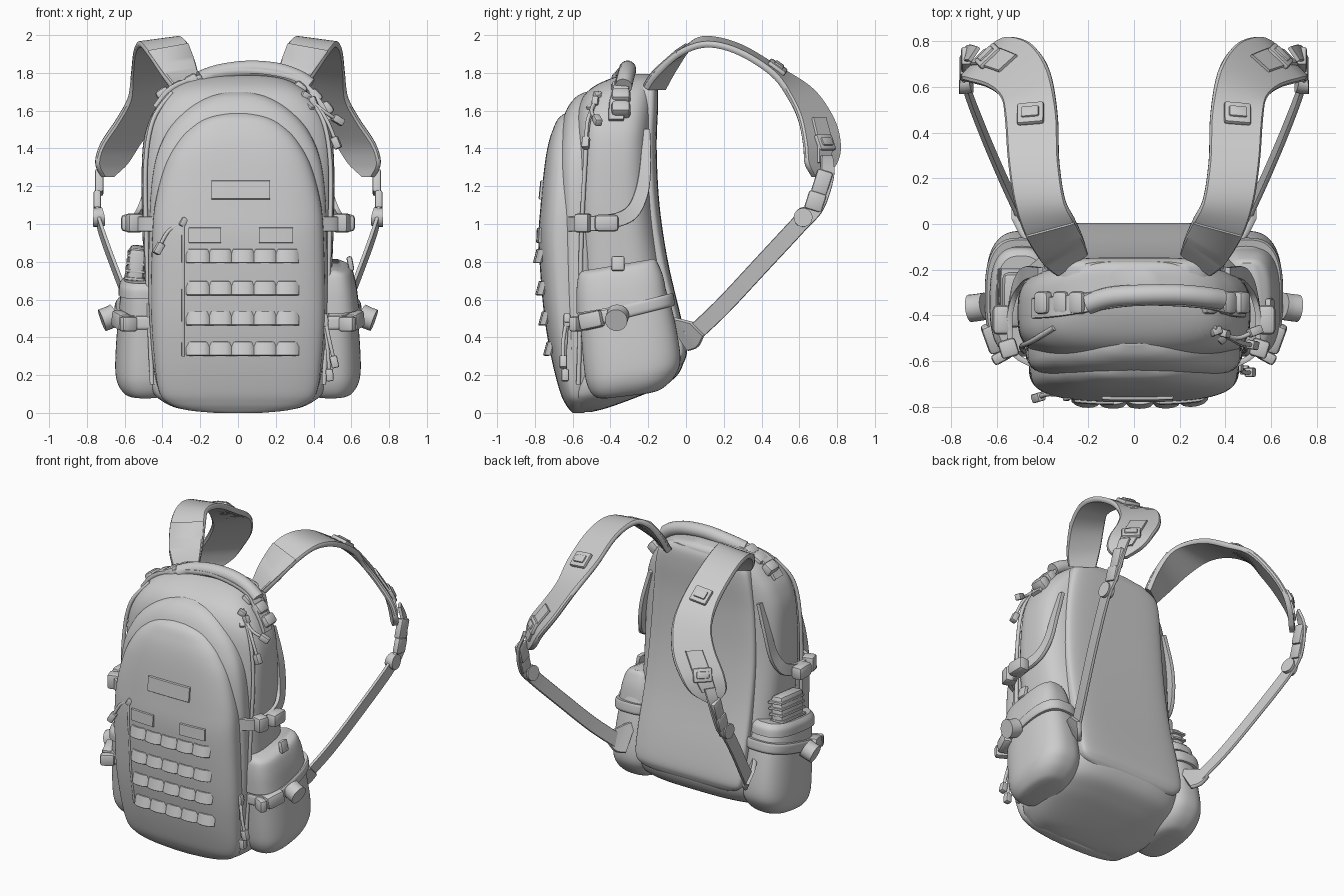
import bpy, bmesh, math
from mathutils import Vector, Matrix, Euler


def finish(name, bm, angle=40):
    bmesh.ops.recalc_face_normals(bm, faces=bm.faces)
    me = bpy.data.meshes.new(name)
    bm.to_mesh(me)
    bm.free()
    for p in me.polygons:
        p.use_smooth = True
    me.set_sharp_from_angle(angle=math.radians(angle))
    ob = bpy.data.objects.new(name, me)
    bpy.context.collection.objects.link(ob)
    return ob


def smooth(pts, k=6):
    """Catmull-Rom resampling of equal-length tuples."""
    out, n = [], len(pts)
    for i in range(n - 1):
        q = [pts[max(i - 1, 0)], pts[i], pts[i + 1], pts[min(i + 2, n - 1)]]
        for j in range(k):
            t = j / k
            out.append([0.5 * (2 * b + (c - a) * t + (2 * a - 5 * b + 4 * c - d) * t * t
                               + (3 * b - a - 3 * c + d) * t ** 3) for a, b, c, d in zip(*q)])
    return out + [list(pts[-1])]


def skin(name, rings, angle=40):
    bm = bmesh.new()
    vs = [[bm.verts.new(p) for p in r] for r in rings]
    n = len(vs[0])
    for a, b in zip(vs, vs[1:]):
        for i in range(n):
            bm.faces.new((a[i], a[(i + 1) % n], b[(i + 1) % n], b[i]))
    bm.faces.new(vs[0])
    bm.faces.new(vs[-1])
    return finish(name, bm, angle)


def loft(name, secs, e=4, cx=0, tilt=0, k=6, n=72):
    """Stack of superellipses; a section is (z, half width, front y, back y)."""
    rings = []
    for z, w, yf, yb in smooth(secs, k):
        ring = []
        for i in range(n):
            a = 2 * math.pi * i / n
            c, s = math.cos(a), math.sin(a)
            x = cx + w * math.copysign(abs(c) ** (2 / e), c)
            y = (yf + yb) / 2 + (yb - yf) / 2 * math.copysign(abs(s) ** (2 / e), s)
            ring.append((x, y, z + tilt * (y + 0.35)))
        rings.append(ring)
    return skin(name, rings)


def ribbon(name, pts, th=0.012, scale=1, off=0, k=6):
    """Band along points (x, y, z, half-width vector)."""
    s = smooth(pts, k)
    prof = [(-1, -.4), (-.93, -1), (.93, -1), (1, -.4), (1, .4), (.93, 1), (-.93, 1), (-1, .4)]
    rings = []
    for i, p in enumerate(s):
        t = Vector(s[min(i + 1, len(s) - 1)][:3]) - Vector(s[max(i - 1, 0)][:3])
        c, w = Vector(p[:3]), Vector(p[3:]) * scale
        nrm = w.cross(t).normalized()
        rings.append([c + w * a + nrm * (off + th * b) for a, b in prof])
    return skin(name, rings)


def tube(name, pts, r=0.01, n=12):
    s = [Vector(p) for p in smooth(pts)]
    rings = []
    for i, p in enumerate(s):
        t = (s[min(i + 1, len(s) - 1)] - s[max(i - 1, 0)]).normalized()
        u = t.cross(Vector((0.2, 1, 0.1))).normalized()
        v = t.cross(u)
        rings.append([p + (u * math.cos(6.28318 * j / n) + v * math.sin(6.28318 * j / n)) * r for j in range(n)])
    return skin(name, rings, 50)


def box(name, loc, size, rot=(0, 0, 0), bev=0.012):
    m = rot if isinstance(rot, Matrix) else Euler(rot).to_matrix().to_4x4()
    bm = bmesh.new()
    bmesh.ops.create_cube(bm, matrix=Matrix.Translation(loc) @ m @ Matrix.Diagonal((*size, 1)))
    bmesh.ops.bevel(bm, geom=bm.edges[:], offset=bev, segments=2, profile=0.5, affect='EDGES')
    return finish(name, bm)


def frame(w, t):
    w, t = Vector(w).normalized(), Vector(t)
    n = w.cross(t).normalized()
    return Matrix((w, n.cross(w), n)).transposed().to_4x4()


def flip(s, pts):
    return [tuple(v * s if i in (0, 3) else v for i, v in enumerate(p)) for p in pts]


# Pack body, gusset layer and front pouch
loft("main_body", [(.005, .15, -.595, -.5), (.025, .32, -.62, -.42), (.075, .42, -.645, -.28), (.13, .465, -.645, -.15),
                   (.2, .485, -.63, -.045), (.32, .49, -.61, -.005), (.5, .49, -.61, -.04), (.8, .5, -.61, -.11),
                   (1.1, .51, -.62, -.155), (1.4, .505, -.6, -.17), (1.55, .47, -.59, -.165),
                   (1.65, .41, -.56, -.16), (1.72, .34, -.5, -.16), (1.77, .24, -.4, -.165),
                   (1.795, .1, -.3, -.19)], 3.3)
loft("gusset_layer", [(.05, .3, -.63, -.45), (.12, .42, -.655, -.45), (.5, .47, -.68, -.45), (1.0, .47, -.69, -.45),
                      (1.3, .445, -.69, -.45), (1.48, .38, -.67, -.42), (1.6, .28, -.635, -.4),
                      (1.67, .17, -.585, -.4), (1.7, .06, -.53, -.42)], 3)
pouch = [(0, .12, -.60, -.54), (.015, .27, -.615, -.52), (.05, .37, -.64, -.5), (.12, .42, -.67, -.5),
         (.3, .445, -.715, -.5), (.55, .46, -.755, -.5), (.9, .455, -.78, -.5), (1.1, .44, -.77, -.5),
         (1.3, .39, -.75, -.5), (1.42, .33, -.73, -.5), (1.5, .265, -.705, -.5), (1.56, .18, -.675, -.5),
         (1.595, .06, -.625, -.52)]
loft("front_pouch", pouch, 3)


def front_y(x, z):
    for a, b in zip(pouch, pouch[1:]):
        if a[0] <= z <= b[0]:
            t = (z - a[0]) / (b[0] - a[0])
            w, f, k = [a[i] + (b[i] - a[i]) * t for i in (1, 2, 3)]
            return (f + k) / 2 - (k - f) / 2 * max(0, 1 - abs(x / w) ** 3) ** (1 / 3)


# Padded back panel
loft("back_panel", [(.25, .3, -.1, -.025), (.28, .37, -.1, -.005), (.34, .40, -.1, .004), (.5, .405, -.14, -.025),
                    (.8, .4, -.22, -.095), (1.1, .395, -.27, -.14), (1.4, .38, -.29, -.155), (1.62, .355, -.28, -.148),
                    (1.72, .32, -.28, -.15), (1.765, .24, -.28, -.165)], 4.5)

# Webbing loop rows and patches on the pouch front
for z in (.34, .5, .66, .83):
    row = []
    for i in range(41):
        x = -.27 + .59 * i / 40
        bump = .02 * abs(math.sin(math.pi * i / 8)) ** .5
        row.append((x, front_y(x, z) - bump, z, 0, .01, .037))
    ribbon("webbing_loop_row", row, .006, k=1)
for x0, x1, z, h in ((-.14, .17, 1.18, .05), (-.26, -.09, .94, .04), (.11, .29, .94, .04)):
    patch = []
    for i in range(9):
        x = x0 + (x1 - x0) * i / 8
        patch.append((x, (front_y(x, z - h) + front_y(x, z + h)) / 2 - .004, z,
                      0, (front_y(x, z + h) - front_y(x, z - h)) / 2, h))
    ribbon("front_patch", patch, .01, k=1)
tube("panel_zip", [(-.29, front_y(-.29, z / 20) - .002, z / 20) for z in range(6, 21)], .008)

# Carry handle with its anchors
tube("carry_handle", [(-.2, -.35, 1.765), (-.1, -.32, 1.80), (.05, -.31, 1.82), (.2, -.31, 1.81), (.31, -.32, 1.775),
                      (.38, -.33, 1.73)], .045, 20)
ribbon("handle_webbing", [(-.44, -.37, 1.62, 0, .045, 0), (-.32, -.36, 1.74, 0, .045, 0), (0, -.32, 1.81, 0, .04, 0),
                          (.3, -.33, 1.77, 0, .04, 0), (.43, -.36, 1.65, 0, .045, 0), (.48, -.37, 1.55, 0, .04, 0)])
for x, z, a in ((-.39, 1.68, -.6), (-.31, 1.715, -.5), (-.24, 1.75, -.5), (.32, 1.71, .7), (.40, 1.67, .8),
                (.46, 1.605, .9)):
    box("handle_buckle", (x, -.345, z), (.075, .1, .085), (0, a, 0), .02)

strap = [(.28, -.165, 1.72, .07, -.05, 0), (.315, -.11, 1.81, .09, -.055, -.02), (.37, -.01, 1.92, .11, -.03, -.02),
         (.415, .11, 1.965, .112, 0, -.015), (.44, .28, 1.925, .112, 0, -.015), (.45, .47, 1.81, .115, -.01, -.015),
         (.475, .61, 1.685, .105, -.06, -.02), (.54, .69, 1.55, .1, -.09, 0), (.625, .72, 1.42, .1, -.095, 0),
         (.67, .715, 1.32, .08, -.08, 0), (.69, .70, 1.25, .025, -.025, 0)]
for s, side in ((1, "right"), (-1, "left")):
    # Shoulder strap with base patch, webbing and hardware
    st = flip(s, strap)
    ribbon(side + "_shoulder_strap", st, .017)
    ribbon(side + "_strap_base_patch", st[:3], .01, .97, .017 * s)
    ribbon(side + "_strap_webbing", st[7:10], .008, .4, .022 * s)
    for i, l in ((5, .11), (8, .09)):
        w, t = st[i][3:], Vector(st[i + 1][:3]) - Vector(st[i - 1][:3])
        m = frame(w, t)
        c = Vector(st[i][:3]) + m.col[2].xyz * s * .025
        box(side + "_strap_slider", c, (.12, l, .03), m)
        box(side + "_strap_slider_bar", c + m.col[2].xyz * s * .012, (.08, l * .5, .025), m, .008)

    # Lower adjuster webbing, buckle and body anchor
    ribbon(side + "_adjuster_webbing", flip(s, [
        (.7, .745, 1.36, .02, -.03, 0), (.735, .745, 1.25, .01, -.038, 0), (.745, .69, 1.1, .0, -.04, .02),
        (.735, .6, 1.0, 0, -.033, .033), (.66, .4, .785, 0, -.033, .033), (.57, .19, .56, 0, -.033, .033),
        (.49, .02, .40, 0, -.033, .033)]), .009)
    m = frame((0, -.95, .3), (0, -.3, -.95))
    box(side + "_adjuster_buckle", (.735 * s, .72, 1.22), (.085, .13, .045), m)
    box(side + "_adjuster_ladder", (.745 * s, .685, 1.12), (.095, .1, .04), m)
    tube(side + "_webbing_roll", flip(s, [(.715, .625, 1.04), (.745, .62, 1.035), (.765, .62, 1.035)]), .05, 18)
    ribbon(side + "_anchor_tab", flip(s, [(.45, -.045, .42, 0, -.06, .09), (.49, .01, .425, 0, -.055, .075),
                                        (.525, .06, .445, 0, -.035, .035)]), .014)

    # Side pocket with flap, belt and rolled strap end
    loft(side + "_side_pocket", [(.085, .06, -.42, -.2), (.1, .11, -.48, -.13), (.16, .15, -.52, -.06),
                                 (.26, .16, -.54, -.03), (.5, .145, -.56, -.07), (.66, .125, -.57, -.12),
                                 (.7, .1, -.55, -.15)], 2.6, .49 * s, .12)
    if s > 0:
        loft("right_pocket_flap", [(.565, .145, -.58, -.1), (.68, .13, -.58, -.12), (.76, .105, -.57, -.15),
                                   (.785, .06, -.55, -.17)], 3, .495, .17)
        box("right_flap_tab", (.595, -.36, .79), (.03, .07, .08), (0, -.2, 0))
    else:
        box("left_pocket_item", (-.545, -.32, .72), (.09, .24, .32), (.1, .1, 0), .025)
        for i in range(4):
            box("left_item_rib", (-.548 + .005 * i, -.32, .72 + .04 * i), (.105, .25, .016), (.1, .1, 0), .006)
        loft("left_pocket_hem", [(.63, .138, -.58, -.1), (.68, .132, -.58, -.11), (.71, .11, -.56, -.14)], 2.8,
             -.495, .12)
    loft(side + "_pocket_belt", [(.495, .15, -.565, -.065), (.51, .158, -.572, -.06), (.55, .158, -.572, -.065),
                                 (.565, .15, -.567, -.07)], 2.8, .495 * s, .25)
    tube(side + "_belt_roll", flip(s, [(.65, -.36, .52), (.68, -.365, .505), (.72, -.37, .49)]), .06, 20)
    box(side + "_belt_buckle", (.62 * s, -.5, .49), (.07, .13, .09), (.2, 0, -.35 * s), .018)
    box(side + "_belt_clip", (.58 * s, -.58, .47), (.09, .05, .08), (0, 0, -.5 * s), .015)

    # Upper compression strap
    ribbon(side + "_compression_strap", flip(s, [
        (.44, -.62, 1, 0, 0, .04), (.53, -.56, 1, 0, 0, .04), (.545, -.42, 1.01, 0, 0, .04),
        (.525, -.3, 1.05, 0, -.025, .03), (.495, -.24, 1.15, 0, -.035, .01), (.465, -.215, 1.3, 0, -.03, 0),
        (.41, -.21, 1.5, 0, -.02, 0)]))
    box(side + "_compression_clip", (.55 * s, -.545, 1.005), (.08, .08, .1), (0, 0, -.3 * s), .015)
    box(side + "_compression_buckle", (.58 * s, -.42, 1.005), (.08, .13, .09), bev=.022)

    # Main zip seam along the side
    tube(side + "_side_seam", flip(s, [(.455, -.57, .15), (.47, -.56, .5), (.484, -.555, .9), (.49, -.535, 1.3),
                                     (.45, -.515, 1.55), (.35, -.455, 1.695)]), .012)

# Zip pulls with cord and toggle
for pts in ([(.36, -.47, 1.68), (.45, -.5, 1.6), (.53, -.47, 1.55)],
            [(.4, -.48, 1.65), (.47, -.52, 1.55), (.52, -.53, 1.43)],
            [(.38, -.5, 1.62), (.33, -.49, 1.66), (.3, -.46, 1.69)],
            [(.46, -.63, .5), (.485, -.65, .38), (.51, -.65, .27)],
            [(.46, -.63, .48), (.475, -.64, .33), (.485, -.64, .2)],
            [(-.29, -.755, 1.01), (-.37, -.745, .96), (-.42, -.76, .87)]):
    tube("zip_pull_cord", pts, .01)
    d = Vector(pts[2]) - Vector(pts[1])
    m = d.to_track_quat('Z', 'Y').to_matrix().to_4x4()
    box("zip_pull_toggle", pts[2], (.04, .04, .065), m, .008)
    box("zip_slider", pts[0], (.035, .035, .05), m, .008)
